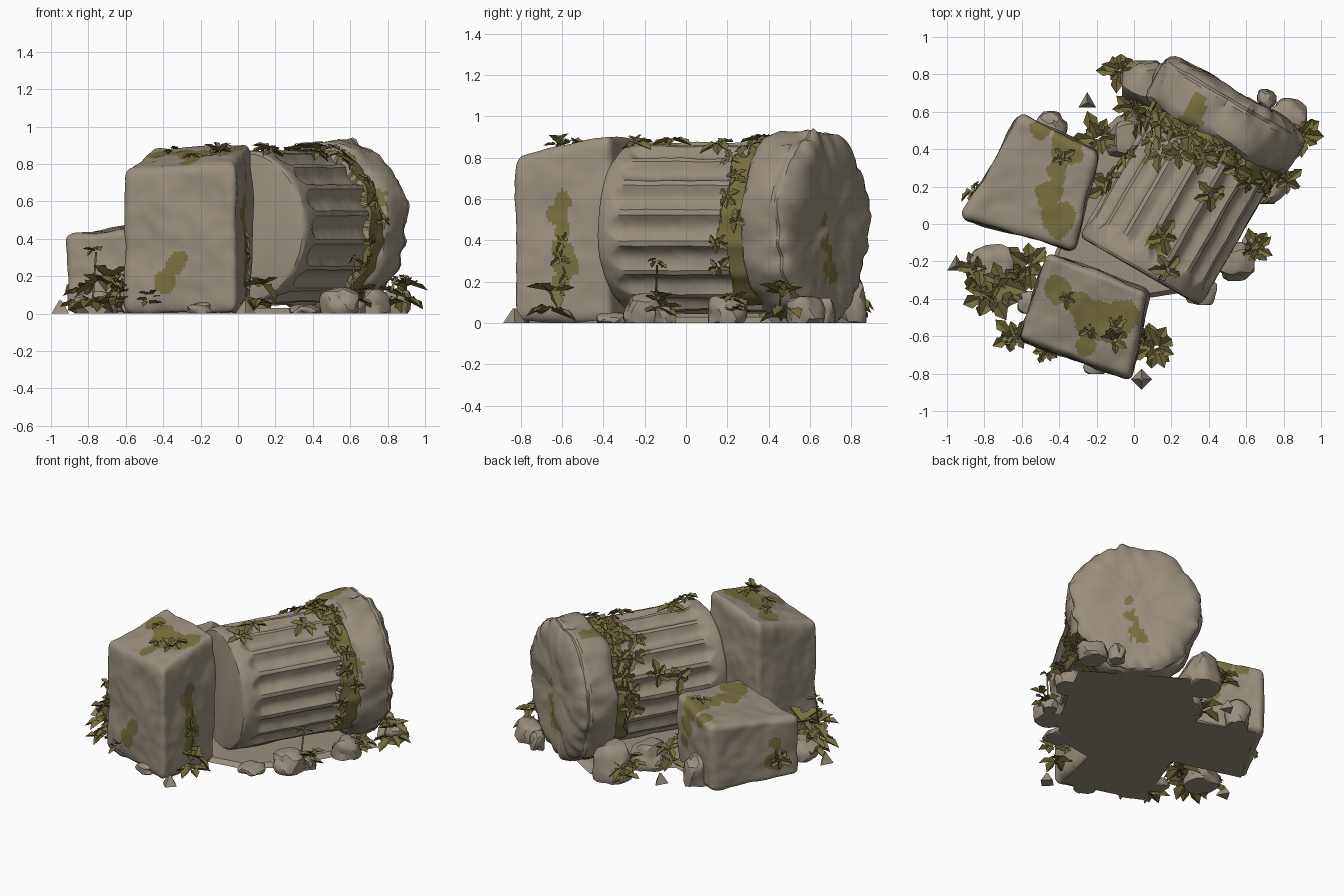
import bpy, bmesh, math, random
from mathutils import Vector, noise

random.seed(4)
if "Cube" in bpy.data.objects:
    bpy.data.objects.remove(bpy.data.objects["Cube"])


def material(name, rgb):
    m = bpy.data.materials.new(name)
    m.use_nodes = True
    m.diffuse_color = (*rgb, 1)
    bsdf = m.node_tree.nodes["Principled BSDF"]
    bsdf.inputs["Base Color"].default_value = (*rgb, 1)
    bsdf.inputs["Roughness"].default_value = 0.9
    return m


STONE = material("weathered stone", (0.32, 0.275, 0.21))
MOSS = material("olive moss", (0.19, 0.165, 0.05))
LEAF = material("dry olive leaf", (0.18, 0.155, 0.047))


def finish(bm, name, mats, angle=32):
    if angle:
        bmesh.ops.recalc_face_normals(bm, faces=bm.faces)
    mesh = bpy.data.meshes.new(name)
    bm.to_mesh(mesh)
    bm.free()
    obj = bpy.data.objects.new(name, mesh)
    bpy.context.collection.objects.link(obj)
    for m in mats:
        mesh.materials.append(m)
    if angle:
        bpy.ops.object.select_all(action='DESELECT')
        obj.select_set(True)
        bpy.context.view_layer.objects.active = obj
        bpy.ops.object.shade_smooth_by_angle(angle=math.radians(angle))


def roughen(bm, amount, scale):
    """Uneven weathered surface, kept above the ground."""
    bm.normal_update()
    for v, n in [(v, v.normal.copy()) for v in bm.verts]:
        p = v.co * scale
        v.co += n * amount * (noise.noise(p) + 0.3 * noise.noise(p * 3))
        v.co.z = max(v.co.z, 0)


def paint_moss(bm, spots):
    """Moss grows on faces close to any of the spots (x, y, z, radius)."""
    for f in bm.faces:
        c = f.calc_center_median()
        edge = 0.035 * noise.noise(c * 11)
        if any((c - Vector(s[:3])).length < s[3] + edge for s in spots):
            f.material_index = 1


# Rounded stone blocks given by four ground corners with heights
def block(name, corners, spots, cuts=44, soft=0.15):
    bm = bmesh.new()
    bmesh.ops.create_cube(bm, size=2)
    bmesh.ops.subdivide_edges(bm, edges=bm.edges[:], cuts=cuts, use_grid_fill=True)
    pts = [Vector(c) for c in corners]
    for v in bm.verts:
        core = Vector([max(soft - 1, min(1 - soft, k)) for k in v.co])
        off = v.co - core
        if off.length > 0:
            v.co = core + off.normalized() * soft
        a, b, h = [(k + 1) / 2 for k in v.co]
        p = (pts[0] * (1 - a) + pts[1] * a) * (1 - b) + (pts[3] * (1 - a) + pts[2] * a) * b
        v.co = (p.x, p.y, p.z * h)
    roughen(bm, 0.018, 4.5)
    paint_moss(bm, spots)
    finish(bm, name, [STONE, MOSS])


block("tall_block",
      [(-.62, -.62, .77), (-.01, -.84, .81), (.08, -.36, .92), (-.46, -.15, .89)],
      [(-.42, -.36, .87, .08), (-.3, -.44, .87, .07), (-.2, -.52, .86, .12), (-.06, -.5, .88, .1),
       (-.25, -.64, .81, .06), (.02, -.6, .6, .05), (.02, -.62, .52, .05), (.02, -.59, .44, .05),
       (.03, -.6, .36, .05), (.03, -.58, .28, .06), (.03, -.6, .2, .05),
       (-.33, -.72, .27, .06), (-.38, -.71, .18, .06)])
block("low_block",
      [(-.93, .03, .42), (-.32, -.15, .47), (-.19, .38, .53), (-.61, .59, .47)],
      [(-.36, .42, .5, .1), (-.42, .27, .5, .06), (-.46, .17, .48, .08), (-.4, .03, .47, .09),
       (-.33, .45, .35, .07), (-.3, .44, .24, .06), (-.5, .5, .47, .06),
       (-.82, .17, .25, .06), (-.84, .17, .14, .08)])

# Fallen column, turned around a level axis
AXIS = Vector((0.5, 0.866, 0))
SIDE = Vector((0.866, -0.5, 0))
UP = Vector((0, 0, 1))


def on_column(t, angle, r, side, height):
    return AXIS * t + SIDE * (side + r * math.cos(angle)) + UP * (height + 1.1 * r * math.sin(angle))


def lathe(rings, n, side, height, radius):
    bm = bmesh.new()
    loops = []
    for t, r in rings:
        angles = [math.tau * i / n for i in range(n)]
        loops.append([bm.verts.new(on_column(t, a, radius(t, r, a), side, height)) for a in angles])
    for lo, hi in zip(loops, loops[1:]):
        for i in range(n):
            j = (i + 1) % n
            bm.faces.new((lo[i], lo[j], hi[j], hi[i]))
    bm.faces.new(loops[0])
    bm.faces.new(loops[-1])
    return bm


def moss_band(t, a):
    p = Vector((math.cos(a) * 2, math.sin(a) * 2, t * 8))
    return t > 0.51 + 0.08 * noise.noise(p * 1.6) and math.sin(a) > -0.9


def fluted(t, r, a):
    f = (a * 17 / math.tau + 0.5) % 1
    fade = max(0, min(1, (t + 0.13) / 0.06))
    wide = 0.4 * math.sqrt(fade)
    groove = 0
    if abs(f - 0.5) < wide:
        groove = 0.032 * fade * math.cos((f - 0.5) / wide * math.pi / 2) ** 0.8
    if moss_band(t, a):
        return r + 0.012 - groove * 0.3
    return r - groove


rings = [(-.205, .34), (-.2, .36), (-.185, .372)] + [(-.16 + .0125 * i, .376) for i in range(65)]
bm = lathe(rings, 204, 0.155, 0.46, fluted)
roughen(bm, 0.008, 6)
for f in bm.faces:
    c = f.calc_center_median()
    angle = math.atan2((c.z - 0.46) / 1.1, c.dot(SIDE) - 0.155)
    if moss_band(c.dot(AXIS), angle):
        f.material_index = 1
paint_moss(bm, [(.13, -.1, .87, .06), (.12, .4, .87, .09), (.05, .35, .83, .08), (.3, .4, .87, .07)])
finish(bm, "fluted_shaft", [STONE, MOSS], 28)

# Broad broken collar at the far end of the column
rings = [(.6, .37), (.61, .395), (.63, .418), (.66, .428), (.7, .43), (.74, .432), (.78, .43),
         (.81, .43), (.825, .422), (.84, .425), (.86, .41), (.875, .385)]
rings += [(.885 + .006 * math.sin(i), .35 - .045 * i) for i in range(8)]


def broken(t, r, a):
    rim = Vector((math.cos(a), math.sin(a), t * 1.5))
    chip = max(0, t - 0.7) * noise.noise(rim * 6)
    return r * (1 + 0.06 * noise.noise(rim * 2.2) + 0.5 * chip)


bm = lathe(rings, 110, 0.135, 0.47, broken)
roughen(bm, 0.025, 6)
paint_moss(bm, [(.33, .63, .92, .06), (.31, .56, .9, .06), (.75, .3, .6, .06), (.58, .62, .5, .06),
                (.56, .64, .38, .06), (.54, .66, .25, .07), (.46, .72, .6, .03)])
finish(bm, "broken_collar", [STONE, MOSS], 30)

# Thin rubble bed joining the stones
bm = bmesh.new()
bed = [(-.88, .03), (-.4, -.1), (-.45, -.22), (-.58, -.6), (-.03, -.77), (.05, -.4), (.3, -.36),
       (.48, -.2), (.64, .08), (.82, .42), (.2, .8), (.02, .62), (-.2, .4), (-.58, .54)]
base = bm.faces.new([bm.verts.new((x, y, 0)) for x, y in bed])
top = bmesh.ops.extrude_face_region(bm, geom=[base])["geom"]
for v in top:
    if isinstance(v, bmesh.types.BMVert):
        v.co = (v.co.x * 0.94, v.co.y * 0.94, 0.03)
finish(bm, "rubble_bed", [STONE])


# Loose rocks and shards
def rock(name, x, y, r, h):
    bm = bmesh.new()
    bmesh.ops.create_icosphere(bm, subdivisions=3, radius=1)
    for v in bm.verts:
        k = 1 + 0.35 * noise.noise(v.co * 1.4 + Vector((x, y, r)) * 9)
        p = [max(-0.95, min(0.95, q * k)) for q in v.co]
        v.co = (x + p[0] * r * 1.1, y + p[1] * r * 1.1, max(0, h * (0.35 + 0.7 * p[2])))
    finish(bm, name, [STONE], 30)


for i, spec in enumerate([(.54, -.2, .1, .14), (.06, .75, .12, .24), (-.04, .47, .11, .17), (.63, -.1, .05, .08),
                          (-.44, .52, .08, .2), (-.76, -.22, .11, .12), (.71, .67, .05, .12),
                          (.83, .58, .09, .13), (-.2, -.73, .07, .06), (.72, .2, .09, .13),
                          (.36, -.35, .08, .05), (-.56, -.42, .06, .07)]):
    rock("rock_%d" % i, *spec)
for i, (x, y) in enumerate([(-.95, -.22), (.04, -.83), (-.25, .65)]):
    bm = bmesh.new()
    bmesh.ops.create_cone(bm, cap_ends=True, segments=3 + i % 2, radius1=.055, radius2=.008, depth=.07)
    for v in bm.verts:
        v.co += Vector((x, y, .035))
    finish(bm, "shard_%d" % i, [STONE], 1)

# Ivy: folded lobed leaves fanned around a surface normal
LOBE = [(0, 0), (.25, .36), (.45, .22), (.7, .3), (1, 0)]


def ivy(name, spot, size, count, normal=UP, stem=0, droop=.1, lift=.65):
    bm = bmesh.new()
    n = Vector(normal).normalized()
    u = n.orthogonal().normalized()
    w = n.cross(u)
    root = Vector(spot)
    if stem:
        ring = [Vector((math.cos(k), math.sin(k), 0)) * .006 for k in (0, 2, 4)]
        foot = [bm.verts.new(root + p) for p in ring]
        root += Vector((.02, .01, stem))
        head = [bm.verts.new(root + p) for p in ring]
        for k in range(3):
            bm.faces.new((foot[k - 1], foot[k], head[k], head[k - 1]))
    for i in range(count):
        a = math.tau * (i + random.uniform(-.3, .3)) / count
        out = u * math.cos(a) + w * math.sin(a)
        tilt = random.uniform(-droop, lift)
        along = out * math.cos(tilt) + n * math.sin(tilt)
        across = n.cross(out)
        rise = along.cross(across)
        length = size * random.uniform(.7, 1.1)
        start = root + out * size * .1 + n * random.uniform(.005, .03)
        for s in (1, -1):
            pts = [start + (along * p + across * q * s + rise * (.5 * q - .4 * p * p)) * length for p, q in LOBE]
            for p in pts:
                p.z = max(p.z, .003)
            bm.faces.new([bm.verts.new(p) for p in pts[::-s]])
    finish(bm, name, [LEAF], 0)


ground = [(-.78, -.38, .14), (-.72, -.32, .15), (-.85, -.24, .1), (-.65, -.6, .1), (-.58, -.22, .12),
          (-.48, -.68, .07), (.1, -.66, .12), (-.2, .46, .12), (-.09, .82, .1), (-.02, .62, .08),
          (.88, .48, .12), (.8, .23, .09), (.64, -.13, .09), (.8, .6, .06), (-.14, .2, .1)]
for i, (x, y, r) in enumerate(ground):
    ivy("ground_plant_%d" % i, (x, y, .05), r, 5, lift=.5)
    ivy("arching_plant_%d" % i, (x + .02, y, r * 1.1), r * .9, 6, droop=.5, lift=.9)
for i, (x, y, h) in enumerate([(-.78, -.4, .3), (.6, -.15, .25), (.84, .45, .15), (-.64, -.3, .16)]):
    ivy("stalk_%d" % i, (x, y, .03), .06, 4, stem=h, droop=.8)
for i, (x, y, z, r) in enumerate([(-.1, -.56, .86, .08), (-.24, -.56, .83, .06), (-.36, -.4, .86, .05),
                                  (-.38, .36, .5, .06)]):
    ivy("block_ivy_%d" % i, (x, y, z), r, 5, lift=.3)
ivy("block_tuft", (-.1, -.62, .85), .08, 5, lift=1.3)
ivy("low_block_ivy", (-.84, .17, .14), .08, 6, (-.87, .5, .3))
for i in range(4):
    ivy("hanging_ivy_%d" % i, (.03, -.6 + .02 * math.sin(i * 2), .15 + i * .08), .05, 4, (1, .3, .2))

# Ivy collar along the joint and sprays over the shaft
for i in range(15):
    a = math.radians(-25 + i * 15)
    size = .06 if a < 1 else .09
    spot = on_column(random.uniform(.48, .6), a, .38, .155, .46)
    ivy("joint_ivy_%d" % i, spot, size, 5, SIDE * math.cos(a) + UP * math.sin(a), lift=.45)
for i, (t, deg) in enumerate([(.34, 72), (.46, 110), (.4, 125), (.02, 88), (-.12, 72), (.3, 160), (.15, 165),
                              (.48, 90), (.44, 140)]):
    a = math.radians(deg)
    ivy("shaft_ivy_%d" % i, on_column(t, a, .375, .155, .46), .09, 5,
        SIDE * math.cos(a) + UP * math.sin(a), lift=.4)
